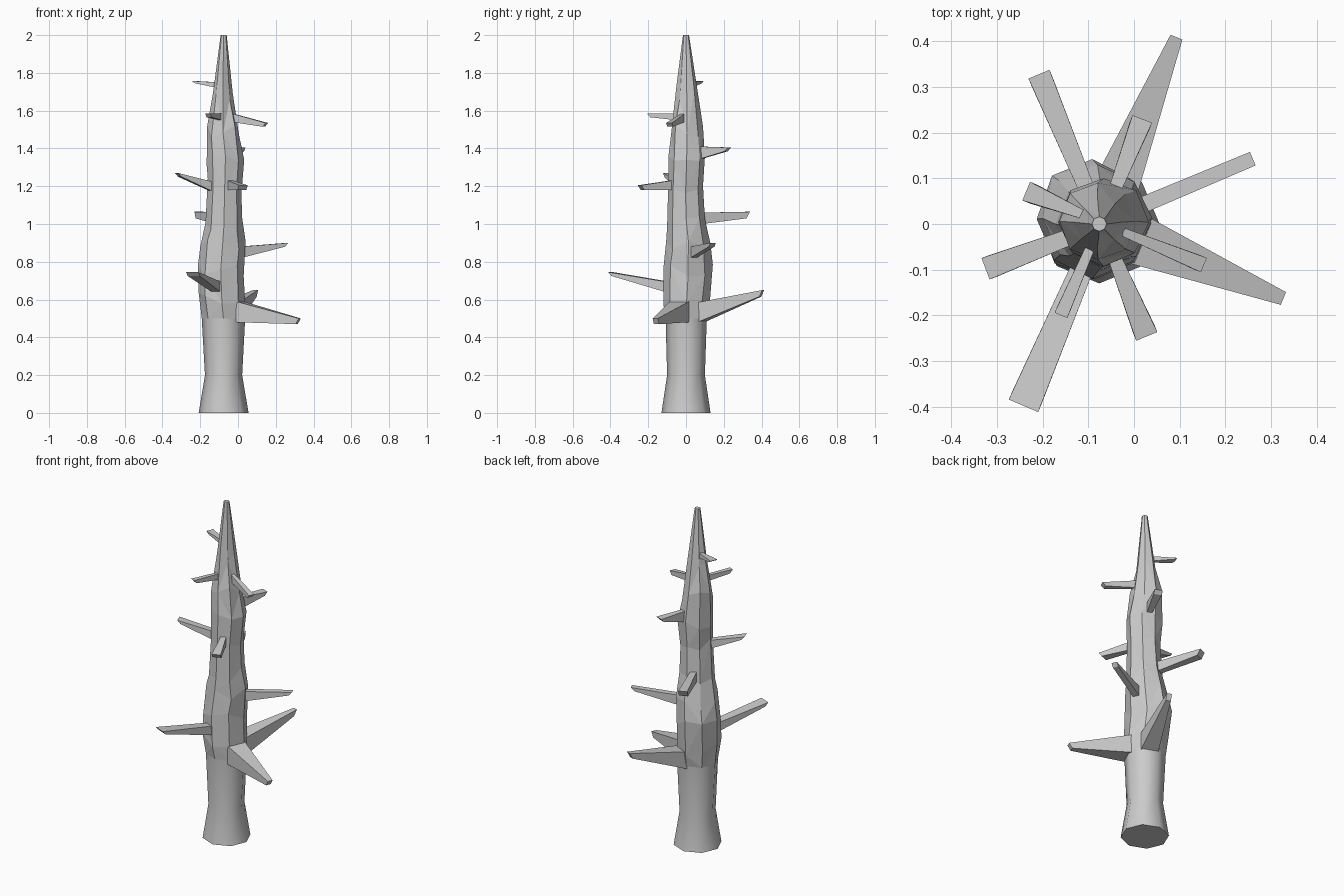
import bpy, bmesh, math, random
from mathutils import Vector

if "Cube" in bpy.data.objects:
    bpy.data.objects.remove(bpy.data.objects["Cube"])

random.seed(4)
SIDES = 8


def finish(bm, name):
    bmesh.ops.recalc_face_normals(bm, faces=bm.faces)
    mesh = bpy.data.meshes.new(name)
    bm.to_mesh(mesh)
    bm.free()
    obj = bpy.data.objects.new(name, mesh)
    bpy.context.collection.objects.link(obj)
    return obj


# Trunk: height, then x and y extents of each ring
rings = [
    (0.00, -.208, .056, -.13, .13),
    (0.20, -.175, .022, -.10, .10),
    (0.50, -.192, .038, -.108, .11),
    (0.60, -.208, .038, -.12, .125),
    (0.75, -.213, .030, -.12, .142),
    (0.88, -.200, .040, -.105, .13),
    (1.00, -.172, .022, -.10, .10),
    (1.20, -.160, .018, -.095, .09),
    (1.35, -.166, .033, -.093, .10),
    (1.50, -.163, .005, -.078, .09),
    (1.70, -.132, -.028, -.05, .058),
    (2.00, -.092, -.060, -.016, .016),
]
bm = bmesh.new()
loops = []
for i, (z, x0, x1, y0, y1) in enumerate(rings):
    loop = []
    rough = 2 < i < len(rings) - 1      # upper trunk is unevenly carved
    for k in range(SIDES):
        a = k * math.tau / SIDES
        r = random.uniform(0.95, 1.04) if rough and k % 2 else 1
        dz = random.uniform(-0.04, 0.04) if rough else 0
        loop.append(bm.verts.new(((x0 + x1) / 2 + (x1 - x0) / 2 * r * math.cos(a),
                                  (y0 + y1) / 2 + (y1 - y0) / 2 * r * math.sin(a),
                                  z + dz)))
    loops.append(loop)
for i in range(len(loops) - 1):
    for k in range(SIDES):
        n = (k + 1) % SIDES
        a, b, c, d = loops[i][k], loops[i][n], loops[i + 1][n], loops[i + 1][k]
        if i < 2:
            bm.faces.new((a, b, c, d)).smooth = True     # smooth lower trunk
        elif (i + k) % 2:
            bm.faces.new((a, b, c)), bm.faces.new((a, c, d))
        else:
            bm.faces.new((a, b, d)), bm.faces.new((b, c, d))
bm.faces.new(loops[0])
bm.faces.new(loops[-1])
for e in bm.edges:
    if not all(f.smooth for f in e.link_faces):
        e.smooth = False
finish(bm, "trunk")


# Branch stubs: tapered four-sided blocks with a slanted end
def branch(name, base, tip):
    bm = bmesh.new()
    direction = Vector((tip[0] - base[0], tip[1] - base[1], 0)).normalized()
    side = Vector((-direction.y, direction.x, 0))
    ends = []
    for (x, y, low, high, width), slant in ((base, 0), (tip, 0.018)):
        p = Vector((x, y, 0))
        corners = []
        for s, z, back in ((-.5, low, slant), (.5, low, slant), (.5, high, 0), (-.5, high, 0)):
            corners.append(bm.verts.new(p + side * s * width - direction * back + Vector((0, 0, z))))
        ends.append(corners)
    for k in range(4):
        n = (k + 1) % 4
        bm.faces.new((ends[0][k], ends[0][n], ends[1][n], ends[1][k]))
    for e in ends:
        bm.faces.new(e)
    finish(bm, name)


# Each: root and tip as x, y, bottom z, top z, width
branches = [
    ((.010, -.035, .48, .59, .11), (.327, -.163, .47, .50, .03)),
    ((-.040, .080, .48, .585, .10), (.093, .409, .615, .65, .028)),
    ((-.115, -.100, .64, .695, .05), (-.242, -.398, .725, .745, .07)),
    ((.010, .038, .82, .88, .036), (.260, .143, .88, .90, .032)),
    ((-.105, .080, 1.0, 1.06, .035), (-.208, .328, 1.03, 1.065, .05)),
    ((-.040, -.080, 1.18, 1.23, .03), (.028, -.246, 1.18, 1.205, .05)),
    ((-.145, -.030, 1.175, 1.225, .036), (-.325, -.098, 1.25, 1.27, .05)),
    ((-.040, .080, 1.345, 1.41, .028), (.018, .230, 1.385, 1.405, .046)),
    ((-.030, -.015, 1.54, 1.585, .018), (.153, -.090, 1.515, 1.535, .034)),
    ((-.095, -.050, 1.55, 1.585, .02), (-.160, -.200, 1.565, 1.585, .03)),
    ((-.105, .018, 1.72, 1.75, .018), (-.236, .072, 1.745, 1.757, .044)),
]
for i, (base, tip) in enumerate(branches):
    branch(f"branch_{i + 1}", base, tip)
